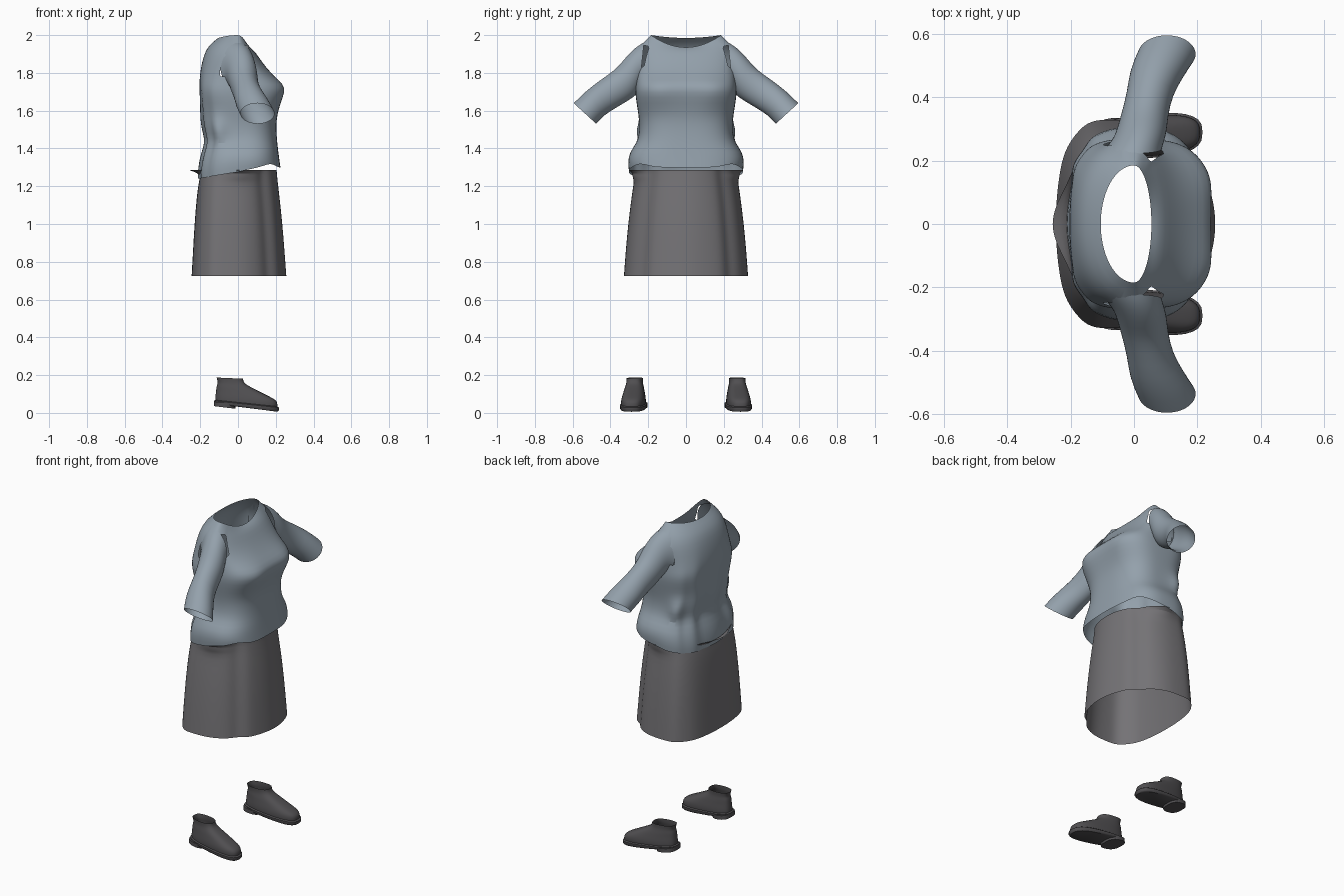
import bpy, bmesh
from math import cos, sin, pi, exp

cube = bpy.data.objects.get("Cube")
if cube:
    bpy.data.objects.remove(cube)


def material(name, r, g, b):
    m = bpy.data.materials.new(name)
    m.use_nodes = True
    m.diffuse_color = (r, g, b, 1)
    bsdf = m.node_tree.nodes["Principled BSDF"]
    bsdf.inputs["Base Color"].default_value = (r, g, b, 1)
    bsdf.inputs["Roughness"].default_value = 0.8
    return m


BLUE = material("dusty blue cloth", 0.295, 0.355, 0.41)
GREY = material("warm grey cloth", 0.175, 0.17, 0.18)
DARK = material("dark leather", 0.08, 0.077, 0.082)


def loft(name, rings, mat, caps=False, levels=1, hole=None):
    """Skin a list of equal-length closed rings, leaving out faces in the hole."""
    bm = bmesh.new()
    rows = [[bm.verts.new(p) for p in ring] for ring in rings]
    n = len(rows[0])
    for low, high in zip(rows, rows[1:]):
        for j in range(n):
            k = (j + 1) % n
            bm.faces.new((low[j], low[k], high[k], high[j]))
    if caps:
        bm.faces.new(rows[0][::-1])
        bm.faces.new(rows[-1])
    bmesh.ops.recalc_face_normals(bm, faces=bm.faces)
    if hole:
        gone = [f for f in bm.faces if hole(f.calc_center_median())]
        bmesh.ops.delete(bm, geom=gone, context="FACES")
    mesh = bpy.data.meshes.new(name)
    bm.to_mesh(mesh)
    bm.free()
    mesh.materials.append(mat)
    obj = bpy.data.objects.new(name, mesh)
    bpy.context.collection.objects.link(obj)
    if levels:
        mod = obj.modifiers.new("smooth", "SUBSURF")
        mod.levels = mod.render_levels = levels
    bpy.ops.object.select_all(action="DESELECT")
    obj.select_set(True)
    bpy.context.view_layer.objects.active = obj
    bpy.ops.object.shade_smooth_by_angle(angle=0.9)


def power(v, e):
    return abs(v) ** e * (1 if v >= 0 else -1)


def angles(n):
    return [2 * pi * i / n for i in range(n)]


def bump(v, centre, width):
    return exp(-((v - centre) / width) ** 2)


# Blouse body: heights at front, side, back; front x, back x, half width, squareness
BODY = [
    (1.300, 1.275, 1.24, .225, -.208, .302, 2.8),
    (1.335, 1.325, 1.29, .220, -.208, .308, 2.8),
    (1.38, 1.38, 1.37, .214, -.192, .300, 2.8),
    (1.43, 1.43, 1.43, .208, -.168, .260, 2.8),
    (1.48, 1.48, 1.48, .204, -.180, .248, 2.8),
    (1.53, 1.53, 1.53, .203, -.192, .246, 2.8),
    (1.58, 1.58, 1.58, .208, -.196, .252, 2.8),
    (1.64, 1.64, 1.64, .228, -.198, .262, 3.1),
    (1.70, 1.70, 1.70, .251, -.202, .270, 3.4),
    (1.74, 1.74, 1.74, .244, -.203, .266, 3.2),
    (1.78, 1.78, 1.78, .195, -.202, .264, 2.8),
    (1.83, 1.83, 1.83, .148, -.196, .264, 2.5),
    (1.88, 1.89, 1.89, .112, -.182, .262, 2.3),
    (1.92, 1.95, 1.945, .085, -.158, .235, 2.2),
    (1.935, 2.0, 1.985, .055, -.105, .185, 2.0),
]


def body_ring(zf, zs, zb, xf, xb, w, n):
    ring = []
    for a in angles(48):
        c, s = cos(a), sin(a)
        x = power(c, 2 / n) * (xf if c > 0 else -xb)
        y = power(s, 2 / n) * w
        slope = abs(c) ** (.8 if zs < 1.4 else 2)
        z = zs + slope * ((zf if c > 0 else zb) - zs)
        if c > 0:   # fullness of the chest, and a raised hem at the hips
            x += .012 * bump(z, 1.7, .06) * (bump(abs(y), .14, .07) - .6)
            z += .025 * bump(abs(s), .75, .25) * bump(z, 1.29, .03)
        elif z < 1.9:   # creases down the back, and a tuck at each side
            x += .01 * c * cos(a * 12) * bump(z, 1.42, .25)
            y *= 1 + .22 * bump(z, 1.5, .04) * bump(c, -.5, .25)
        ring.append((x, y, z))
    return ring


def armhole(p):
    return abs(p.y) > .2 and (p.x / .09) ** 2 + ((p.z - 1.835) / .105) ** 2 < 1


loft("blouse_body", [body_ring(*r) for r in BODY], BLUE, hole=armhole)

# Sleeves: upper edge (y, z), lower edge (y, z), x range
SLEEVE = [
    (.222, 1.962, .248, 1.715, -.095, .088),
    (.25, 1.948, .252, 1.70, -.08, .092),
    (.29, 1.915, .262, 1.687, -.062, .10),
    (.33, 1.87, .28, 1.67, -.052, .105),
    (.37, 1.82, .31, 1.65, -.042, .108),
    (.45, 1.765, .375, 1.612, -.022, .122),
    (.525, 1.71, .435, 1.575, -.015, .162),
    (.595, 1.64, .475, 1.53, .012, .195),
]


def sleeve_ring(side, yu, zu, yl, zl, x0, x1):
    ring = []
    for a in angles(24):
        t = (1 + sin(a)) / 2
        x = (x0 + x1) / 2 + cos(a) * (x1 - x0) / 2
        ring.append((x, side * (yl + t * (yu - yl)), zl + t * (zu - zl)))
    return ring


for side, label in ((1, "left"), (-1, "right")):
    loft(label + "_sleeve", [sleeve_ring(side, *r) for r in SLEEVE], BLUE)

# Skirt: height, front x, back x, half width, waistband flare at back and sides
SKIRT = [
    (.725, .255, -.245, .330, 0, 0),
    (.85, .246, -.238, .321, 0, 0),
    (1.0, .235, -.230, .307, 0, 0),
    (1.15, .219, -.218, .288, 0, 0),
    (1.225, .210, -.207, .275, 0, 0),
    (1.25, .208, -.200, .272, 0, .022),
    (1.268, .206, -.196, .270, .015, .018),
    (1.285, .205, -.205, .270, .054, .046),
]


def skirt_ring(z, xf, xb, w, back_flare, side_flare):
    ring, mid = [], -.07
    for a in angles(64):
        c, s = cos(a), sin(a)
        n = 2.15 if c > 0 else 2.6
        x = mid + power(c, 2 / n) * ((xf - mid) if c > 0 else (mid - xb))
        y = power(s, 2 / n) * (w + side_flare * bump(x, .02, .08))
        # pleat on each front corner, and gentle waves toward the hem
        pull = 1 - .05 * bump(abs(y), w * .72, .025) * (c > 0)
        pull += .008 * cos(a * 10) * (1.285 - z)
        if c < 0:
            x -= back_flare * bump(y, 0, .11)
        ring.append((mid + (x - mid) * pull, y * pull, z))
    return ring


loft("skirt", [skirt_ring(*r) for r in SKIRT], GREY)

# Shoes: heel x, toe x, half width, height at heel, height at toe
SOLE = [
    (-.122, .210, .068, .048, .006),
    (-.128, .216, .073, .054, .012),
    (-.128, .216, .073, .064, .028),
    (-.120, .208, .066, .068, .034),
]
HEEL = [(-.128, -.015, .070, .036, .022), (-.126, -.010, .070, .060, .045)]
UPPER = [
    (-.120, .208, .065, .055, .022),
    (-.121, .210, .067, .072, .042),
    (-.120, .208, .066, .090, .058),
    (-.118, .196, .063, .108, .072),
    (-.116, .160, .059, .124, .090),
    (-.114, .110, .055, .138, .115),
    (-.111, .060, .050, .150, .140),
    (-.106, .030, .046, .162, .160),
    (-.114, .027, .047, .187, .181),
]


def shoe_ring(side, x0, x1, w, z0, z1):
    ring = []
    for a in angles(28):
        t = (1 + power(cos(a), .8)) / 2
        x = x0 + t * (x1 - x0)
        y = .274 + .07 * x + power(sin(a), .7) * w * (.94 + .3 * x)
        ring.append((x, side * y, z0 + t * (z1 - z0)))
    return ring


for side, label in ((1, "left"), (-1, "right")):
    loft(label + "_shoe_sole", [shoe_ring(side, *r) for r in SOLE], DARK, True, 0)
    loft(label + "_shoe_heel", [shoe_ring(side, *r) for r in HEEL], DARK, True, 0)
    loft(label + "_shoe_upper", [shoe_ring(side, *r) for r in UPPER], DARK)
